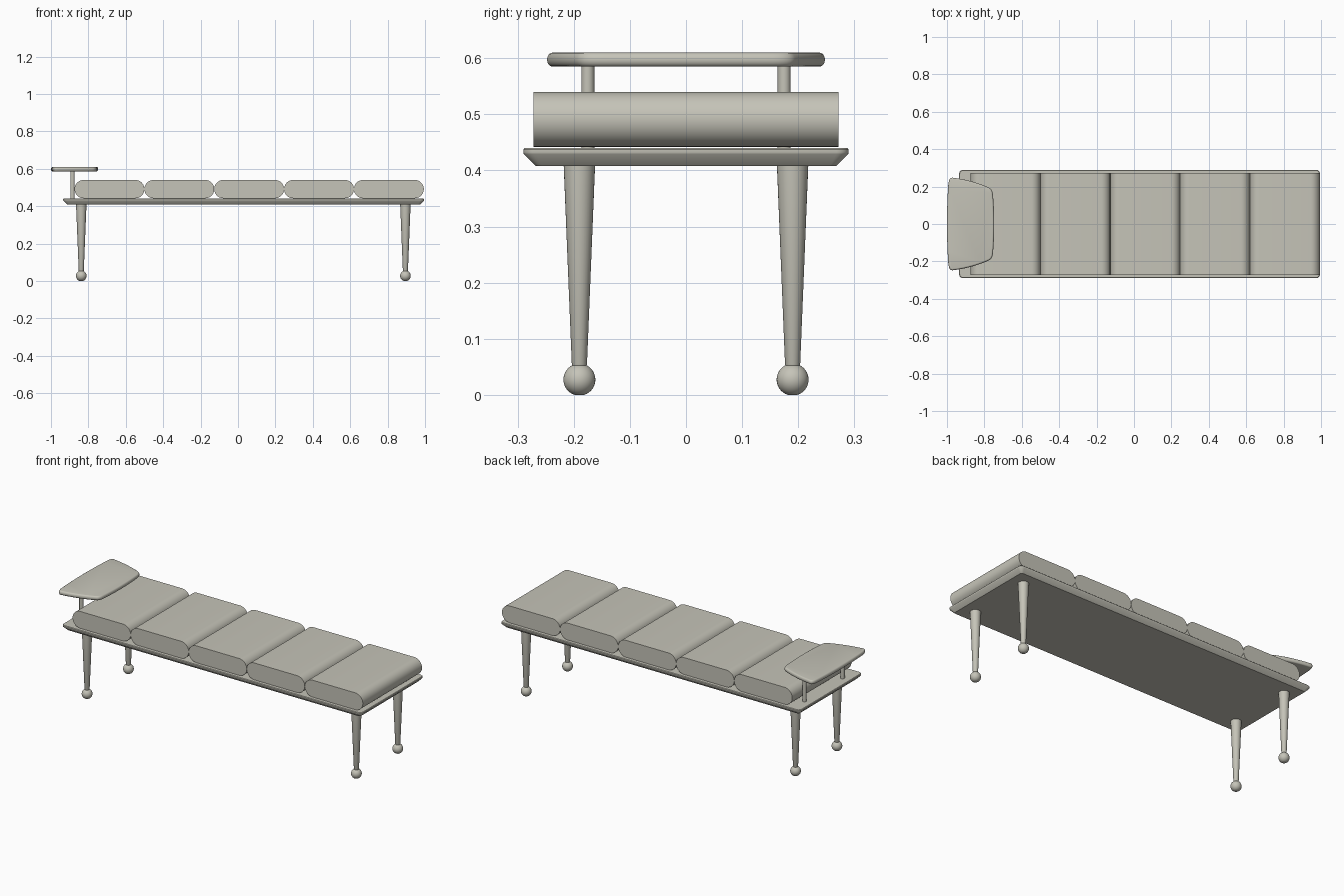
import bpy, bmesh, math
from mathutils import Vector

if "Cube" in bpy.data.objects:
    bpy.data.objects.remove(bpy.data.objects["Cube"])

mat = bpy.data.materials.new("warm_grey")
mat.diffuse_color = (0.56, 0.55, 0.48, 1)
mat.use_nodes = True
mat.node_tree.nodes["Principled BSDF"].inputs["Base Color"].default_value = mat.diffuse_color


def finish(name, bm, angle=35):
    bmesh.ops.remove_doubles(bm, verts=bm.verts, dist=1e-5)
    bmesh.ops.recalc_face_normals(bm, faces=bm.faces)
    me = bpy.data.meshes.new(name)
    bm.to_mesh(me)
    bm.free()
    me.materials.append(mat)
    ob = bpy.data.objects.new(name, me)
    bpy.context.collection.objects.link(ob)
    bpy.ops.object.select_all(action='DESELECT')
    ob.select_set(True)
    bpy.context.view_layer.objects.active = ob
    bpy.ops.object.shade_smooth_by_angle(angle=math.radians(angle))
    return ob


def loft(name, rings, angle=35):
    """Join closed rings of points with quads and cap both ends."""
    bm = bmesh.new()
    loops = [[bm.verts.new(p) for p in ring] for ring in rings]
    for a, b in zip(loops, loops[1:]):
        n = len(a)
        for i in range(n):
            bm.faces.new((a[i], a[(i + 1) % n], b[(i + 1) % n], b[i]))
    bm.faces.new(loops[0][::-1])
    bm.faces.new(loops[-1])
    return finish(name, bm, angle)


def lathe(name, profile, x, y, seg=32):
    return loft(name, [[(x + r * math.cos(2 * math.pi * i / seg),
                         y + r * math.sin(2 * math.pi * i / seg), z)
                        for i in range(seg)] for r, z in profile])


def rounded_rect(cx, hx, hy, r, z, seg=6):
    pts = []
    for k, (sx, sy) in enumerate(((1, 1), (-1, 1), (-1, -1), (1, -1))):
        for i in range(seg + 1):
            a = math.pi / 2 * (k + i / seg)
            pts.append((cx + sx * (hx - r) + r * math.cos(a),
                        sy * (hy - r) + r * math.sin(a), z))
    return pts


def bezier(a, c, b, n):
    return [a * (1 - t) ** 2 + c * 2 * t * (1 - t) + b * t * t
            for t in (i / n for i in range(n + 1))]


# Bench board with a sloped underside
loft("bench_board", [rounded_rect(0.03, 0.965 - d, 0.29 - d, 0.022 - d * 0.5, z)
                     for d, z in ((0.022, 0.408), (0.001, 0.429), (0, 0.432),
                                  (0, 0.437), (0.003, 0.44))], 30)

# Five bolster cushions with semicircular long edges
pitch, rad, zc = 0.3735, 0.049, 0.491
for k in range(5):
    cx = -0.874 + pitch * (k + 0.5)
    half = pitch / 2 - rad
    outline = []
    for side in (0, 1):
        for i in range(21):
            a = -math.pi / 2 + math.pi * (side + i / 20)
            outline.append((cx + (half if side == 0 else -half) + rad * math.cos(a),
                            zc + rad * math.sin(a)))
    loft("cushion_%d" % (k + 1), [[(x, y, z) for x, z in outline] for y in (-0.272, 0.272)])

# Tapered legs with ball feet
ball_r, ball_z = 0.0285, 0.0272
foot = [(math.sqrt(max(ball_r ** 2 - (z - ball_z) ** 2, 0)), z) for z in
        [ball_z - ball_r * math.cos(math.radians(a)) for a in range(18, 154, 9)]]
for x in (-0.838, 0.895):
    for y in (-0.19, 0.19):
        lathe("leg", foot + [(0.0135, 0.054), (0.028, 0.41)], x, y)

# Slim posts carrying the side tray
for y in (-0.175, 0.175):
    lathe("tray_post", [(0.0115, 0.438), (0.0115, 0.59)], -0.885, y, 24)

# Side tray: bowed four-sided outline with softened corners and rounded rim
corners = [Vector(p) for p in ((-0.99, -0.25), (-0.757, -0.186),
                               (-0.757, 0.186), (-0.99, 0.25))]
bows = [Vector(p) for p in ((-0.862, -0.237), (-0.738, 0), (-0.862, 0.237), (-1.01, 0))]
outline = []
for i in range(4):
    a, b, c = corners[i], corners[(i + 1) % 4], bows[i]
    side = bezier(a, c, b, 24)[2:-2]
    nxt = bezier(b, bows[(i + 1) % 4], corners[(i + 2) % 4], 24)[2]
    outline += side + bezier(side[-1], b, nxt, 6)[1:-1]


def inset(pts, d):
    out = []
    for i, p in enumerate(pts):
        t = (pts[(i + 1) % len(pts)] - pts[i - 1]).normalized()
        out.append(p + Vector((-t.y, t.x)) * d)
    return out


rim = 0.0122
rings = []
for i in range(11):
    a = math.radians(-90 + 18 * i)
    rings.append([(p.x, p.y, 0.5975 + rim * math.sin(a))
                  for p in inset(outline, 0.009 * (1 - math.cos(a)))])
loft("side_tray", rings, 50)
